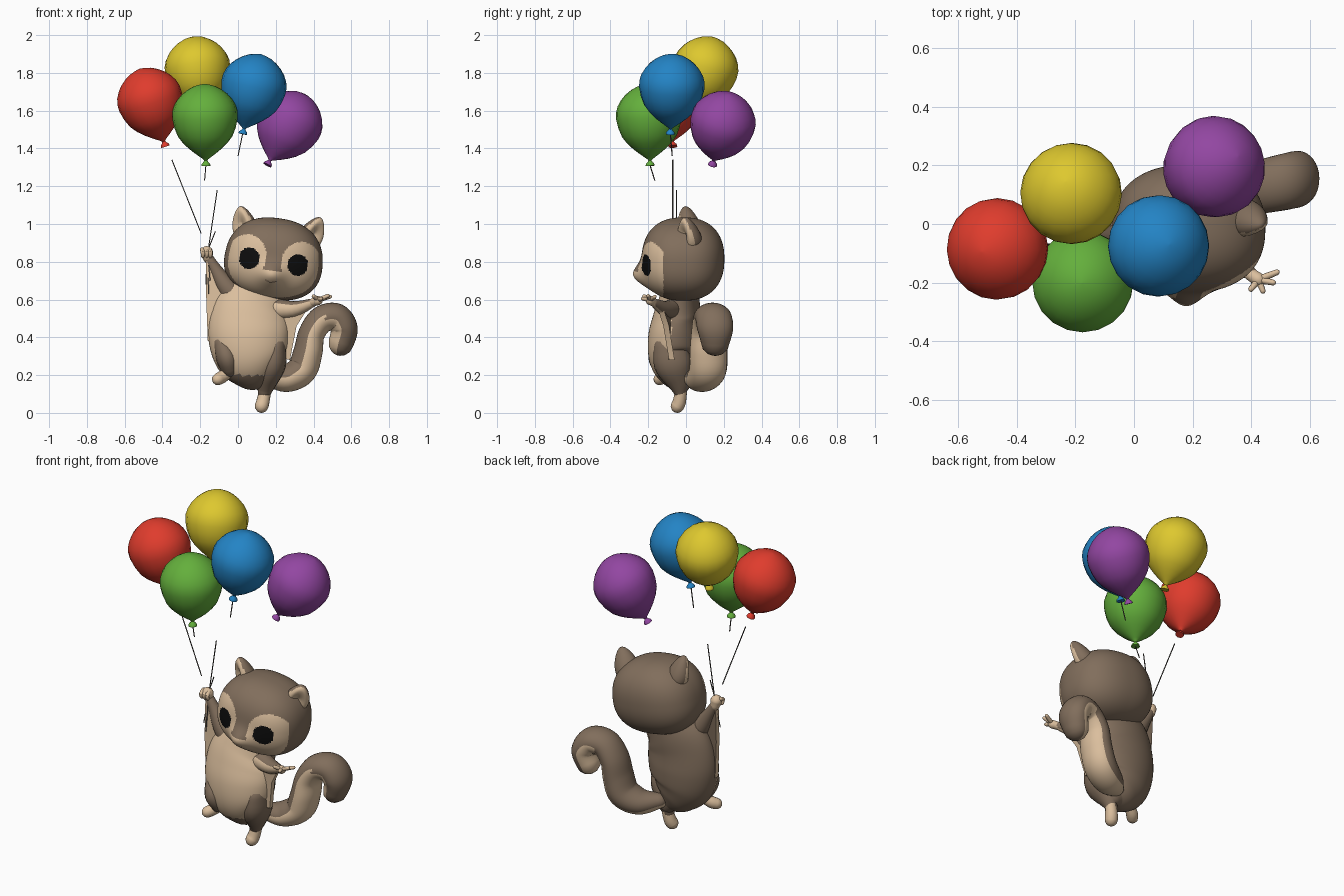
import bpy, bmesh, math
from mathutils import Vector, Matrix

if "Cube" in bpy.data.objects:
    bpy.data.objects.remove(bpy.data.objects["Cube"])


def mat(name, r, g, b):
    m = bpy.data.materials.new(name)
    m.diffuse_color = (r, g, b, 1)
    m.use_nodes = True
    m.node_tree.nodes["Principled BSDF"].inputs["Base Color"].default_value = m.diffuse_color
    return m


BROWN = mat("brown fur", .22, .156, .107)
CREAM = mat("cream fur", .71, .52, .34)
BLACK = mat("black eye", .004, .004, .004)
STRING = mat("grey string", .09, .08, .07)
RED = mat("red balloon", .74, .045, .026)
YELLOW = mat("yellow balloon", .73, .58, .028)
GREEN = mat("green balloon", .127, .43, .045)
BLUE = mat("blue balloon", .017, .23, .56)
PURPLE = mat("purple balloon", .29, .062, .36)


def finish(name, bm, mats):
    me = bpy.data.meshes.new(name)
    bm.to_mesh(me)
    bm.free()
    ob = bpy.data.objects.new(name, me)
    bpy.context.collection.objects.link(ob)
    for m in mats:
        me.materials.append(m)
    bpy.ops.object.select_all(action='DESELECT')
    bpy.context.view_layer.objects.active = ob
    ob.select_set(True)
    bpy.ops.object.shade_smooth_by_angle(angle=math.radians(50))
    return ob


def spline(keys, steps):
    """Catmull-Rom through tuples of any length."""
    ks = [keys[0]] + list(keys) + [keys[-1]]
    out = []
    for i in range(1, len(ks) - 2):
        for s in range(steps):
            t = s / steps
            out.append([.5 * (2 * b + (c - a) * t + (2 * a - 5 * b + 4 * c - d) * t * t
                              + (3 * b - a - 3 * c + d) * t ** 3)
                        for a, b, c, d in zip(*ks[i - 1:i + 3])])
    return out + [list(keys[-1])]


def tube(name, keys, mats, rule=None, n=16, steps=4, rounded=True):
    """Loft of ellipses; key = x, y, z, half width along y, half thickness."""
    path = spline([k if len(k) == 5 else (*k, k[3]) for k in keys], steps)
    pts = [Vector(p[:3]) for p in path]
    rings = []
    for i, p in enumerate(path):
        t = (pts[min(i + 1, len(pts) - 1)] - pts[max(i - 1, 0)]).normalized()
        rings.append((pts[i], t, p[3], p[4]))
    if rounded:  # half-dome ends
        def dome(r, s):
            c, t, a, b = r
            return [(c + t * s * min(a, b) * math.sin(k), t, a * math.cos(k), b * math.cos(k))
                    for k in (.5, 1.0, 1.35, 1.55)]
        rings = dome(rings[0], -1)[::-1] + rings + dome(rings[-1], 1)
    bm = bmesh.new()
    loops = []
    for c, t, a, b in rings:
        u = (Vector((0, 1, 0)) - t * t.y).normalized()
        v = t.cross(u)
        loops.append([bm.verts.new(c + u * a * math.cos(j * math.tau / n) + v * b * math.sin(j * math.tau / n))
                      for j in range(n)])
    angle = {}
    for lo, hi in zip(loops, loops[1:]):
        for j in range(n):
            k = (j + 1) % n
            angle[bm.faces.new((lo[j], lo[k], hi[k], hi[j]))] = (j + .5) * math.tau / n
    for end in (loops[0], loops[-1]):
        angle[bm.faces.new(end)] = 0
    bmesh.ops.recalc_face_normals(bm, faces=bm.faces[:])
    if rule:
        for f in bm.faces:
            f.material_index = int(rule(f.calc_center_median(), f.normal, angle[f]))
    return finish(name, bm, mats)


def membrane(name, outline):
    """Thin gliding skin, cream in front and brown behind."""
    bm = bmesh.new()
    face = bm.faces.new([bm.verts.new(p) for p in outline])
    ext = bmesh.ops.extrude_face_region(bm, geom=[face])
    for v in ext['geom']:
        if isinstance(v, bmesh.types.BMVert):
            v.co.y += .03
    bmesh.ops.recalc_face_normals(bm, faces=bm.faces[:])
    for f in bm.faces:
        f.material_index = int(f.normal.y < .3)
    finish(name, bm, [BROWN, CREAM])


# Balloons: knot position, body centre, colour
PROFILE = [(0, .024), (.012, .021), (.028, .008), (.045, .027), (.09, .086), (.155, .144), (.25, .173),
           (.32, .163), (.38, .12), (.42, .06), (.434, .004)]
for label, knot, centre, m in [
        ("red", (-.385, -.07, 1.41), (-.467, -.085, 1.66), RED),
        ("yellow", (-.185, .04, 1.572), (-.215, .105, 1.83), YELLOW),
        ("green", (-.17, -.19, 1.308), (-.175, -.197, 1.57), GREEN),
        ("blue", (.025, -.083, 1.476), (.083, -.075, 1.73), BLUE),
        ("purple", (.155, .14, 1.312), (.275, .195, 1.535), PURPLE)]:
    k = Vector(knot)
    d = (Vector(centre) - k).normalized()
    tube(label + "_balloon", [(*(k + d * s), r) for s, r in PROFILE], [m], n=20, steps=2, rounded=False)

# Strings
for i, (a, b) in enumerate([((-.35, -.07, 1.34), (-.195, -.07, .95)), ((-.11, -.05, 1.18), (-.155, -.05, .88)),
                            ((-.17, -.19, 1.31), (-.177, -.165, 1.23)), ((.025, -.083, 1.48), (0, -.073, 1.36)),
                            ((-.12, -.06, .96), (-.16, -.05, .86)), ((-.165, -.055, .83), (-.155, -.085, .63)),
                            ((-.165, -.045, .83), (-.17, -.085, .68)), ((-.16, -.06, .83), (-.148, -.085, .7))]):
    tube(f"string_{i}", [(*a, .003), (*b, .003)], [STRING], n=6, steps=1, rounded=False)

# Body, with the hips swung to one side
tube("body", [(.14, -.02, .165, .05, .06), (.105, -.04, .21, .10, .125), (.072, -.06, .29, .135, .19),
              (.058, -.06, .40, .14, .215), (.062, -.05, .50, .125, .212), (.085, -.035, .58, .11, .195),
              (.13, -.025, .66, .09, .15)], [BROWN, CREAM],
     lambda c, n, a: c.y < -.08 and c.z > .2, n=48, steps=6)


# Head, tilted sideways, with painted face
def face_colour(c):
    x, z = abs(c.x), c.z
    if c.y > -.105:
        return 0
    if math.hypot((x - .13) / .054, (z + .015) / .058) < 1:
        return 2
    if x < .028 and abs(z + .125 - .25 * x) < .003:
        return 0
    return int(math.hypot((x - .145) / .105, (z + .005) / .115) < 1 or z < -.065)


TILT = Matrix.Translation((.19, -.015, .815)) @ Matrix.Rotation(math.radians(8), 4, 'Y')
bm = bmesh.new()
bmesh.ops.create_uvsphere(bm, u_segments=192, v_segments=120, radius=1)
for v in bm.verts:
    p = v.co / sum(abs(q) ** 2.35 for q in v.co) ** (1 / 2.35)
    p = Vector((p.x * .26, p.y * .218, p.z * .217))
    p.x *= 1 - .25 * p.z
    if p.y < 0:  # muzzle
        p.y -= .058 * math.exp(-(p.x / .07) ** 2 - ((p.z + .09) / .065) ** 2)
    v.co = p
for f in bm.faces:
    f.material_index = face_colour(f.calc_center_median())
bm.transform(TILT)
finish("head", bm, [BROWN, CREAM, BLACK])

# Ears, hollowed in front and turned outwards
for side, label in ((-1, "left_ear"), (1, "right_ear")):
    bm = bmesh.new()
    bmesh.ops.create_uvsphere(bm, u_segments=32, v_segments=20, radius=1)
    bm.normal_update()
    for f in bm.faces:
        c = f.calc_center_median()
        f.material_index = int(c.y < -.25)
    for v in bm.verts:
        x, y, z = v.co
        if y < 0:
            y += .75 * max(0, 1 - math.hypot(x, z) / .8)
        v.co = (x * .066 * (1 - .3 * z), y * .06 * (1 - .35 * z) - .02 * z, z * .097)
    bm.transform(TILT @ Matrix.Translation((side * .18, .03, .16)) @ Matrix.Rotation(side * .22, 4, 'Y')
                 @ Matrix.Rotation(side * .6, 4, 'Z'))
    finish(label, bm, [BROWN, CREAM])

# Legs and feet
tube("right_leg", [(.2, -.085, .36, .085, .055), (.185, -.07, .26, .1, .07), (.155, -.04, .17, .07, .055),
                   (.14, -.03, .11, .036)], [BROWN])
tube("right_foot", [(.145, -.025, .12, .031), (.132, -.035, .06, .035), (.125, -.045, .036, .036)], [CREAM])
tube("left_leg", [(-.09, -.11, .37, .05, .04), (-.06, -.115, .3, .085, .06), (-.045, -.1, .24, .07, .05)],
     [BROWN])
tube("left_foot", [(-.05, -.1, .215, .03), (-.085, -.12, .19, .033), (-.106, -.14, .178, .032)], [CREAM])

# Raised arm, hand and membrane
tube("raised_arm", [(.03, -.05, .58, .065), (-.055, -.055, .66, .055), (-.12, -.05, .76, .034),
                    (-.155, -.05, .82, .025)], [BROWN])
tube("raised_hand", [(-.16, -.05, .82, .026), (-.165, -.055, .85, .033)], [CREAM])
membrane("raised_membrane", [(-.17, -.07, .81), (-.168, -.08, .6), (-.16, -.08, .38), (-.06, -.11, .42),
                             (-.04, -.09, .58), (-.1, -.08, .68), (-.14, -.07, .8)])
for i, x in enumerate((-.19, -.17, -.15)):
    tube(f"raised_finger_{i}", [(x, -.06, .865, .012), (x + .004, -.088, .85, .012), (x + .004, -.08, .83, .01)],
         [CREAM], n=8, steps=2)

# Lowered arm, hand and membrane
tube("lowered_arm", [(.2, -.07, .55, .055), (.3, -.11, .55, .042), (.4, -.17, .585, .022)], [BROWN, CREAM],
     lambda c, n, a: n.z < .5 and n.y < .3, n=20)
tube("lowered_hand", [(.395, -.17, .585, .022), (.425, -.19, .595, .024)], [CREAM])
for i, tip in enumerate([(.488, -.165, .615), (.475, -.2, .62), (.44, -.228, .605), (.4, -.222, .618)]):
    tube(f"lowered_finger_{i}", [(.425, -.19, .597, .013), (*tip, .01)], [CREAM], n=8, steps=2)
membrane("lowered_membrane", [(.38, -.155, .57), (.31, -.12, .46), (.275, -.09, .28), (.2, -.1, .3), (.2, -.1, .56)])

# Curled tail: cream on the underside, brown on the outside of the curl
tube("tail", [(.16, .03, .19, .05, .045), (.25, .08, .18, .085, .07), (.335, .115, .225, .098, .08),
              (.37, .12, .32, .1, .077), (.39, .125, .42, .097, .07), (.445, .13, .495, .093, .072),
              (.52, .145, .505, .096, .075), (.562, .155, .445, .095, .072), (.545, .155, .368, .075, .066)],
     [BROWN, CREAM], lambda c, n, a: -math.sin(a) - (.4 if c.x < .46 else -.1) * math.cos(a) > .1, n=32, steps=6)
